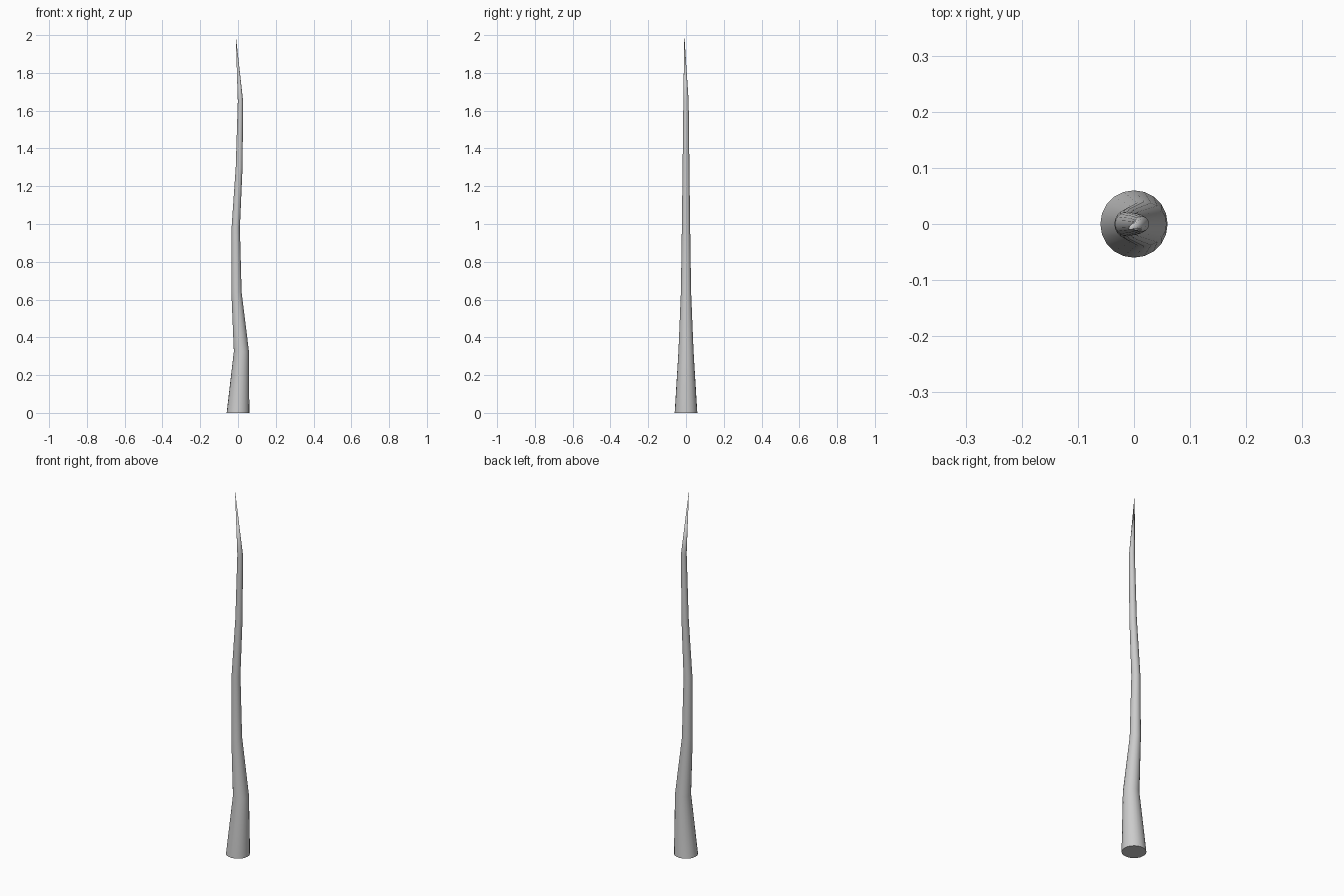
import bpy, bmesh
from math import cos, sin, tau

if "Cube" in bpy.data.objects:
    bpy.data.objects.remove(bpy.data.objects["Cube"])

SIDES = 20
# Wavy centre line: (x, z, radius) of each level ring
RINGS = [(0, 0, 0.06), (0.018, 0.325, 0.04), (-0.008, 0.64, 0.027),
         (-0.012, 0.98, 0.022), (0.006, 1.3, 0.018), (0.013, 1.65, 0.014)]
TIP = (-0.012, -0.009, 2.0)

bm = bmesh.new()
loops = [[bm.verts.new((x + r * cos(tau * i / SIDES), r * sin(tau * i / SIDES), z))
          for i in range(SIDES)] for x, z, r in RINGS]

# Tapering walls
for low, high in zip(loops, loops[1:]):
    for i in range(SIDES):
        j = (i + 1) % SIDES
        bm.faces.new((low[i], low[j], high[j], high[i]))

# Pointed tip and flat base
tip = bm.verts.new(TIP)
for i in range(SIDES):
    bm.faces.new((loops[-1][i], loops[-1][(i + 1) % SIDES], tip))
bm.faces.new(loops[0][::-1])
bmesh.ops.recalc_face_normals(bm, faces=bm.faces)

mesh = bpy.data.meshes.new("wavy_spike")
bm.to_mesh(mesh)
bm.free()
spike = bpy.data.objects.new("wavy_spike", mesh)
bpy.context.collection.objects.link(spike)

# Smooth sides, sharp base edge
bpy.context.view_layer.objects.active = spike
spike.select_set(True)
bpy.ops.object.shade_smooth_by_angle(angle=0.6)
